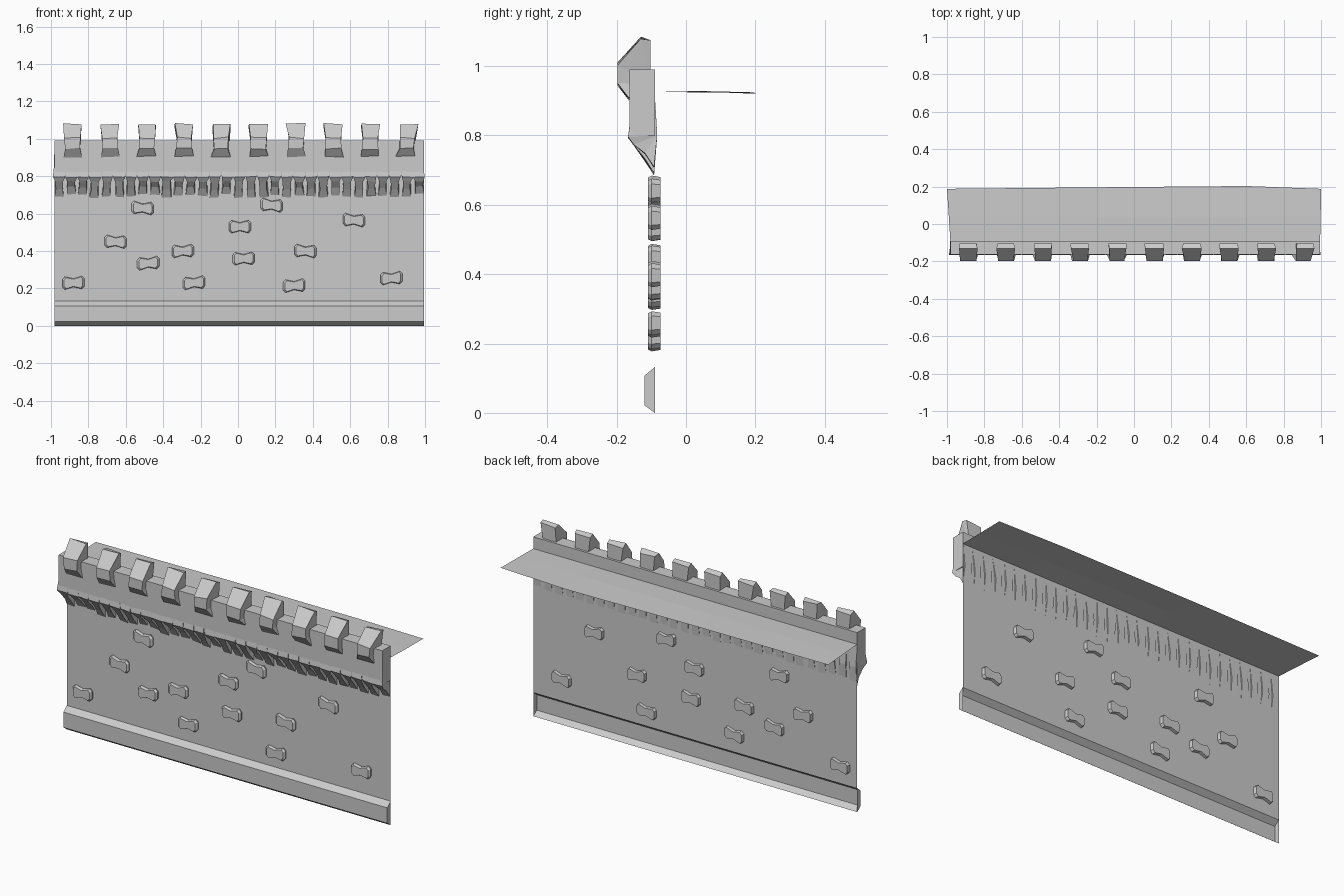
import bpy, bmesh, random

if "Cube" in bpy.data.objects:
    bpy.data.objects.remove(bpy.data.objects["Cube"])

random.seed(4)
X0, X1 = -0.982, 0.995      # wall ends
WY = -0.09                  # wall plane


def finish(bm, name):
    me = bpy.data.meshes.new(name)
    bm.to_mesh(me)
    bm.free()
    ob = bpy.data.objects.new(name, me)
    bpy.context.collection.objects.link(ob)
    return ob


def loft(bm, rings, caps=True, closed=True):
    """Skin a series of equal-length point rings."""
    vs = [[bm.verts.new(p) for p in r] for r in rings]
    n = len(vs[0])
    faces = []
    for a, b in zip(vs, vs[1:]):
        for i in range(n if closed else n - 1):
            j = (i + 1) % n
            faces.append(bm.faces.new((a[i], a[j], b[j], b[i])))
    if caps:
        faces += [bm.faces.new(vs[0]), bm.faces.new(vs[-1])]
    return faces


def stone(name, cx, profile, jitter, lean=0.0):
    """Waisted block: (y, z, half width) profile, slightly irregular."""
    bm = bmesh.new()
    rings = []
    zmid = sum(p[1] for p in profile) / len(profile)
    for s in (-1, 1):
        rings.append([(cx + s * w + lean * (z - zmid) + random.uniform(-jitter, jitter),
                       y, z + random.uniform(-jitter, jitter)) for y, z, w in profile])
    faces = loft(bm, rings)
    bmesh.ops.recalc_face_normals(bm, faces=bm.faces)
    bmesh.ops.triangulate(bm, faces=[f for f in faces if len(f.verts) > 4])
    return finish(bm, name)


def bar(name, profile, closed):
    """Profile in (y, z) run along the full wall length."""
    bm = bmesh.new()
    loft(bm, [[(x, y, z) for y, z in profile] for x in (X0, X1)], True, closed)
    bmesh.ops.recalc_face_normals(bm, faces=bm.faces)
    return finish(bm, name)


# Thin wall face
bm = bmesh.new()
loft(bm, [[(X0, WY, z), (X1, WY, z)] for z in (0.13, 0.80)], False, False)
bmesh.ops.recalc_face_normals(bm, faces=bm.faces)
bm.normal_update()
if next(iter(bm.faces)).normal.y > 0:
    bmesh.ops.reverse_faces(bm, faces=bm.faces)
finish(bm, "wall")

# Plinth with open back
bar("plinth", [(WY, 0.132), (-0.12, 0.107), (-0.12, 0.022), (WY, 0.0)], False)

# Parapet band
bar("parapet", [(WY, 0.80), (WY, 0.99), (-0.163, 0.99), (-0.163, 0.80)], True)

# Walkway sheet behind the parapet
bm = bmesh.new()
front = [(X0, WY, 0.925), (-0.2, WY, 0.925), (0.6, WY, 0.925), (X1, WY, 0.925)]
mid = [(-0.99, 0.04, 0.924), (-0.2, 0.04, 0.928), (0.6, 0.04, 0.926), (0.998, 0.04, 0.924)]
back = [(-1.0, 0.188, 0.923), (-0.2, 0.196, 0.924), (0.6, 0.203, 0.92), (1.0, 0.188, 0.924)]
loft(bm, [front, mid, back], False, False)
bmesh.ops.recalc_face_normals(bm, faces=bm.faces)
bm.normal_update()
if sum(f.normal.z for f in bm.faces) < 0:
    bmesh.ops.reverse_faces(bm, faces=bm.faces)
finish(bm, "walkway")

# Merlon stones along the top
merlon = [(-0.165, 0.905, 0.050), (-0.198, 0.948, 0.040), (-0.198, 1.005, 0.040),
          (-0.130, 1.080, 0.050), (-0.103, 1.070, 0.046), (-0.103, 0.950, 0.038)]
for i, lean in enumerate((-0.05, 0, 0, -0.02, 0.02, -0.05, -0.03, -0.03, 0, 0.1)):
    stone(f"merlon_{i}", -0.885 + i * 0.199, merlon, 0.005, lean)

# Corbel teeth under the parapet
N = 31
for i in range(N):
    d = random.uniform(0, 0.022)
    tooth = [(WY, 0.915, 0.026), (-0.160, 0.845, 0.028), (-0.167, 0.795, 0.031),
             (-0.150, 0.772, 0.021), (-0.118, 0.725 + d, 0.019),
             (-0.092, 0.685 + d, 0.024), (-0.083, 0.80, 0.020)]
    stone(f"corbel_{i}", -0.957 + i * 1.925 / (N - 1), tooth, 0.003,
          random.uniform(-0.04, 0.04))

# Dog-bone bricks set through the wall
outline = [(-0.058, -0.020), (-0.045, -0.034), (0, -0.022), (0.045, -0.034),
           (0.058, -0.020), (0.058, 0.020), (0.045, 0.034), (0, 0.022),
           (-0.045, 0.034), (-0.058, 0.020)]
spots = [(-0.51, .63), (.18, .645), (.62, .565), (.01, .53), (-.655, .45),
         (-.295, .40), (.36, .40), (.03, .36), (-.48, .335), (-.88, .23),
         (-.235, .23), (.30, .215), (.82, .255)]
for k, (cx, cz) in enumerate(spots):
    bm = bmesh.new()
    t = random.uniform(-0.1, 0.1)
    faces = loft(bm, [[(cx + x * s, y, cz + z * s + t * x) for x, z in outline]
                      for y, s in ((-0.109, 0.86), (-0.099, 1.02), (-0.073, 0.9))])
    bmesh.ops.recalc_face_normals(bm, faces=bm.faces)
    bmesh.ops.triangulate(bm, faces=[f for f in faces if len(f.verts) > 4])
    finish(bm, f"brick_{k}")
